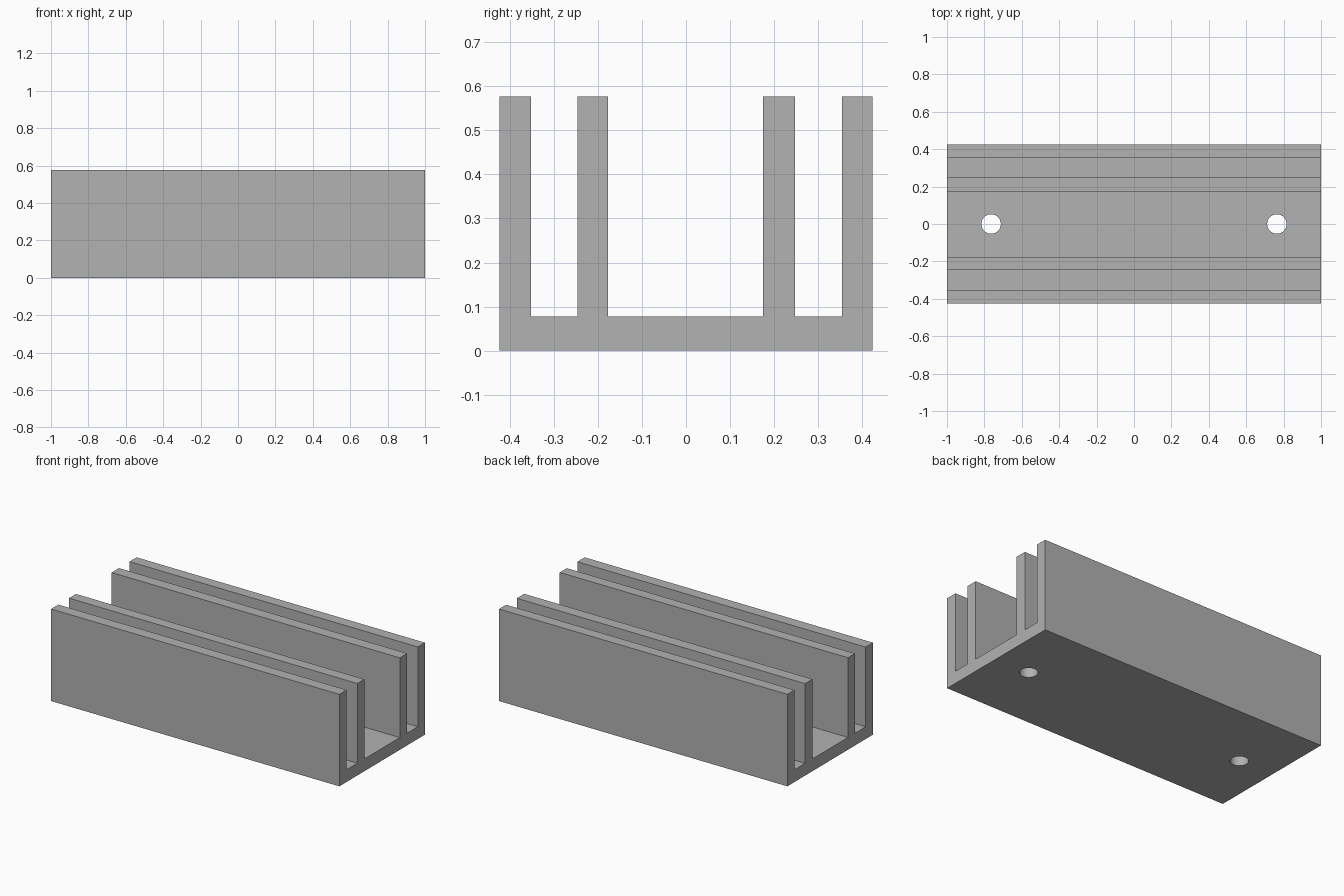
import bpy
import bmesh

cube = bpy.data.objects.get("Cube")
if cube:
    bpy.data.objects.remove(cube, do_unlink=True)

LENGTH, HEIGHT, BASE = 2.0, 0.577, 0.077
FINS = [(-0.424, -0.352), (-0.246, -0.177), (0.175, 0.248), (0.354, 0.424)]
HOLE_X, HOLE_RADIUS = 0.764, 0.052

grey = bpy.data.materials.new("aluminium grey")
grey.use_nodes = True
color = (0.445, 0.445, 0.445, 1)
grey.diffuse_color = color
grey.node_tree.nodes["Principled BSDF"].inputs["Base Color"].default_value = color

# Cross-section: flat base with four upright fins
profile = [(FINS[-1][1], 0), (FINS[0][0], 0)]
for i, (start, end) in enumerate(FINS):
    if i > 0:
        profile.append((start, BASE))
    profile += [(start, HEIGHT), (end, HEIGHT)]
    if i < len(FINS) - 1:
        profile.append((end, BASE))

# Extrude the cross-section along the length
bm = bmesh.new()
section = bm.faces.new([bm.verts.new((-LENGTH / 2, y, z)) for y, z in profile])
result = bmesh.ops.extrude_face_region(bm, geom=[section], use_keep_orig=True)
moved = [v for v in result["geom"] if isinstance(v, bmesh.types.BMVert)]
bmesh.ops.translate(bm, verts=moved, vec=(LENGTH, 0, 0))
bmesh.ops.recalc_face_normals(bm, faces=bm.faces)
mesh = bpy.data.meshes.new("finned_channel")
bm.to_mesh(mesh)
bm.free()
mesh.materials.append(grey)
body = bpy.data.objects.new("finned_channel", mesh)
bpy.context.collection.objects.link(body)

# Mounting holes through the base
for side in (-1, 1):
    bpy.ops.mesh.primitive_cylinder_add(
        vertices=48, radius=HOLE_RADIUS, depth=0.4, location=(side * HOLE_X, 0, 0))
    cutter = bpy.context.object
    cutter.name = "hole_cutter"
    cutter.hide_render = True
    cutter.data.materials.append(grey)
    hole = body.modifiers.new("mounting_hole", "BOOLEAN")
    hole.operation = "DIFFERENCE"
    hole.solver = "EXACT"
    hole.object = cutter
    bpy.ops.object.select_all(action="DESELECT")
    body.select_set(True)
    bpy.context.view_layer.objects.active = body
    bpy.ops.object.modifier_apply(modifier=hole.name)
    bpy.data.objects.remove(cutter, do_unlink=True)

bpy.ops.object.shade_smooth_by_angle()
